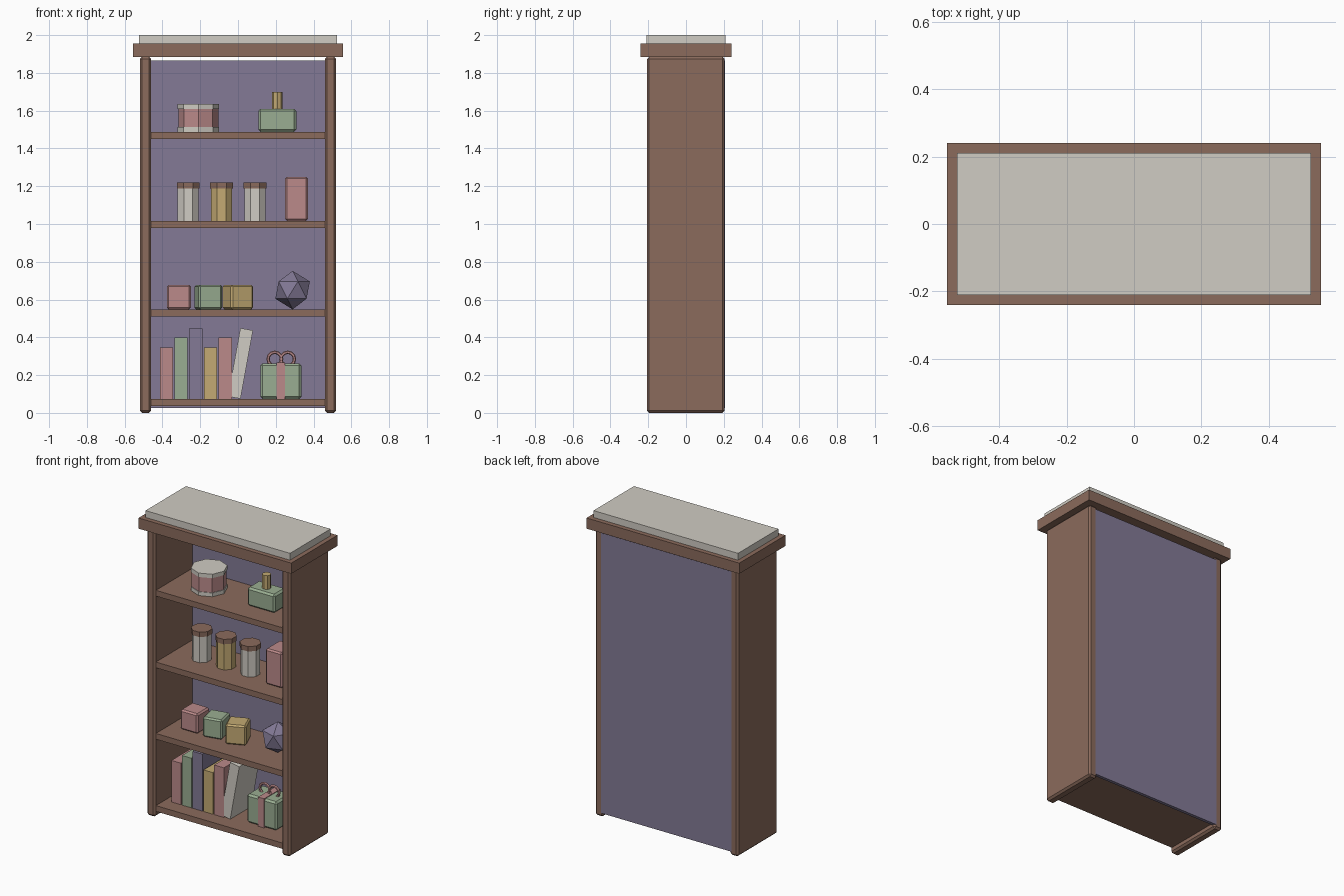
import bpy, math
from mathutils import Matrix

if "Cube" in bpy.data.objects:
    bpy.data.objects.remove(bpy.data.objects["Cube"])


def material(name, r, g, b):
    lin = [((c / 255 + 0.055) / 1.055) ** 2.4 for c in (r, g, b)]
    m = bpy.data.materials.new(name)
    m.diffuse_color = (*lin, 1)
    m.use_nodes = True
    m.node_tree.nodes["Principled BSDF"].inputs["Base Color"].default_value = m.diffuse_color
    return m


BROWN = material("wood_brown", 139, 107, 92)
CREAM = material("cream", 208, 204, 195)
PURPLE = material("muted_purple", 131, 122, 150)
PINK = material("dusty_pink", 187, 138, 138)
GREEN = material("sage_green", 154, 174, 146)
GOLD = material("soft_gold", 195, 170, 115)


def finish(ob, name, mat):
    ob.name = name
    ob.data.materials.append(mat)
    return ob


def box(name, mat, x, y, z, bevel=0, tilt=0, turn=0):
    """Box from (min, max) ranges; tilt leans about y, turn spins about z."""
    size = [b - a for a, b in (x, y, z)]
    bpy.ops.mesh.primitive_cube_add(size=1, location=[(a + b) / 2 for a, b in (x, y, z)],
                                    rotation=(0, tilt, turn))
    ob = finish(bpy.context.object, name, mat)
    ob.data.transform(Matrix.Diagonal((*size, 1)))
    if bevel:
        mod = ob.modifiers.new("edge", "BEVEL")
        mod.width = bevel
        mod.segments = 1
    return ob


def drum(name, mat, x, y, r, z0, z1, turn=0):
    """Eight-sided upright cylinder."""
    bpy.ops.mesh.primitive_cylinder_add(vertices=8, radius=r, depth=z1 - z0,
                                        location=(x, y, (z0 + z1) / 2), rotation=(0, 0, turn))
    return finish(bpy.context.object, name, mat)


# Cabinet
for side, s in (("left", -1), ("right", 1)):
    box(side + "_side", BROWN, sorted((s * 0.46, s * 0.52)), (-0.207, 0.205), (0.005 - 0.005, 1.885), 0.012)
box("back_panel", PURPLE, (-0.475, 0.475), (0.185, 0.2055), (0.025, 1.865))
box("cornice", BROWN, (-0.555, 0.555), (-0.24, 0.24), (1.885, 1.955))
box("top_slab", CREAM, (-0.525, 0.525), (-0.21, 0.21), (1.955, 2.0))
SHELVES = (0.074, 0.548, 1.017, 1.488)
for i, top in enumerate(SHELVES):
    box(f"shelf_{i + 1}", BROWN, (-0.462, 0.462), (-0.195, 0.186), (top - 0.038, top))
S1, S2, S3, S4 = SHELVES

# Books, the last one leaning
for i, (mat, x, top) in enumerate(((PINK, -0.379, 0.347), (GREEN, -0.302, 0.40), (PURPLE, -0.224, 0.448),
                                   (GOLD, -0.146, 0.347), (PINK, -0.068, 0.40))):
    box(f"book_{i + 1}", mat, (x - 0.035, x + 0.035), (-0.10, 0.12), (S1, top))
box("leaning_book", CREAM, (-0.021, 0.047), (-0.10, 0.12), (0.078, 0.446), tilt=0.18)

# Gift box with ribbon and bow
box("gift_box", GREEN, (0.118, 0.336), (-0.08, 0.08), (S1, 0.262), 0.012)
box("gift_ribbon", PINK, (0.205, 0.249), (-0.084, 0.084), (S1, 0.266))
for side, s in (("left", -1), ("right", 1)):
    bpy.ops.mesh.primitive_torus_add(major_radius=0.036, minor_radius=0.009, major_segments=12,
                                     minor_segments=6, location=(0.229 + s * 0.034, 0, 0.285),
                                     rotation=(math.pi / 2, 0, 0))
    finish(bpy.context.object, side + "_bow_loop", PINK)

# Toy blocks, each turned a little more
for i, mat in enumerate((PINK, GREEN, GOLD)):
    x = -0.313 + 0.156 * i
    box(f"block_{i + 1}", mat, (x - 0.064, x + 0.064), (-0.064, 0.064), (S2, S2 + 0.13), 0.01, turn=0.2 * i)

# Faceted ball
bpy.ops.mesh.primitive_ico_sphere_add(subdivisions=1, radius=0.102, location=(0.289, 0, S2 + 0.102))
finish(bpy.context.object, "faceted_ball", PURPLE)

# Jars with lids
for i, mat in enumerate((CREAM, GOLD, CREAM)):
    x = -0.264 + 0.177 * i
    drum(f"jar_{i + 1}", mat, x, 0, 0.06, S3, 1.19, math.pi / 8)
    drum(f"jar_lid_{i + 1}", BROWN, x, 0, 0.065, 1.188, 1.22, math.pi / 8)

# Tall box
box("tall_box", PINK, (0.25, 0.37), (-0.075, 0.075), (S3, 1.25), 0.01)

# Round tin with rims
drum("tin_body", PINK, -0.21, 0, 0.106, S4, 1.62)
drum("tin_lower_rim", CREAM, -0.21, 0, 0.11, S4, 1.513)
drum("tin_upper_rim", CREAM, -0.21, 0, 0.11, 1.61, 1.636)

# Small box with a post
box("small_box", GREEN, (0.108, 0.309), (-0.062, 0.062), (S4, 1.61), 0.012)
drum("small_box_post", GOLD, 0.208, 0, 0.027, 1.605, 1.70)
